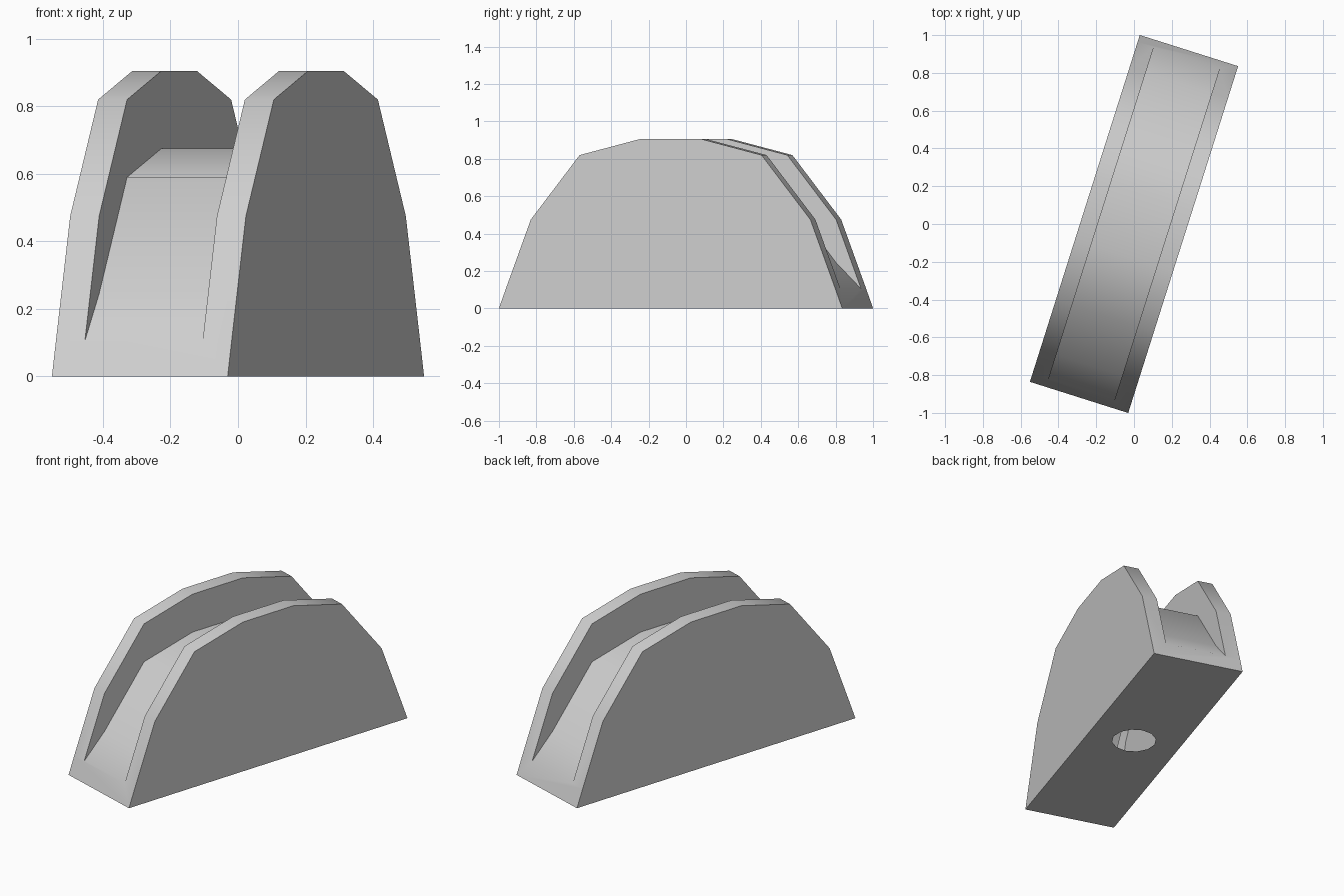
import bpy, bmesh, math

if "Cube" in bpy.data.objects:
    bpy.data.objects.remove(bpy.data.objects["Cube"])

# Half profile of the arch (distance along length, height)
HALF = [(0.963, 0.0), (0.924, 0.105), (0.784, 0.475), (0.510, 0.82), (0.174, 0.905)]
DROP = 0.23            # depth of the groove floor below the rim
W, G = 0.273, 0.183    # half width of body, half width of groove
HOLE_R, HOLE_N = 0.126, 12
ANG = math.atan2(0.302, 0.953)


def full(half):
    return [(-s, z) for s, z in half] + [(s, z) for s, z in reversed(half)]


def place(s, v, z):
    c, n = math.cos(ANG), math.sin(ANG)
    return (s * n + v * c, s * c - v * n, z)


bm = bmesh.new()


def row(points, v):
    return [bm.verts.new(place(s, v, z)) for s, z in points]


def strip(a, b):
    for i in range(len(a) - 1):
        bm.faces.new((a[i], a[i + 1], b[i + 1], b[i]))


arch = full(HALF)
floor_mid = full([(s, z - DROP) for s, z in HALF[2:]])

# Side faces, rims and inner groove walls
outer, inner, floor = {}, {}, {}
for side in (-1, 1):
    outer[side] = row(arch, side * W)
    inner[side] = row(arch[1:-1], side * G)
    mid = row(floor_mid, side * G)
    floor[side] = [inner[side][0]] + mid + [inner[side][-1]]
    bm.faces.new(outer[side])
    strip(outer[side][1:-1], inner[side])
    bm.faces.new(inner[side] + mid[::-1])

# Groove floor
strip(floor[-1], floor[1])

# End plates under the groove
for e, k in ((0, 1), (-1, -2)):
    bm.faces.new((outer[-1][e], outer[-1][k], inner[-1][e],
                  inner[1][e], outer[1][k], outer[1][e]))

# Underside with a round opening into the hollow body
corners = [outer[-1][0], outer[-1][-1], outer[1][-1], outer[1][0]]
ring = [bm.verts.new(place(HOLE_R * math.cos(2 * math.pi * i / HOLE_N),
                           HOLE_R * math.sin(2 * math.pi * i / HOLE_N), 0))
        for i in range(HOLE_N)]
edges = []
for loop in (corners, ring):
    for i, a in enumerate(loop):
        b = loop[(i + 1) % len(loop)]
        edges.append(bm.edges.get((a, b)) or bm.edges.new((a, b)))
bmesh.ops.triangle_fill(bm, edges=edges, use_beauty=True, normal=(0, 0, -1))

bmesh.ops.recalc_face_normals(bm, faces=bm.faces[:])
# Make sure the side walls point outward
bm.faces.ensure_lookup_table()
low = [f for f in bm.faces if f.calc_center_median().z < 1e-4]
if low and low[0].normal.z > 0:
    bmesh.ops.reverse_faces(bm, faces=bm.faces[:])

mesh = bpy.data.meshes.new("grooved_arch")
bm.to_mesh(mesh)
bm.free()
obj = bpy.data.objects.new("grooved_arch", mesh)
bpy.context.collection.objects.link(obj)

mat = bpy.data.materials.new("light_grey")
mat.diffuse_color = (0.62, 0.62, 0.62, 1)
mat.use_nodes = True
mat.node_tree.nodes["Principled BSDF"].inputs["Base Color"].default_value = mat.diffuse_color
mesh.materials.append(mat)

# Smooth the curved strips, keep the corners sharp
bpy.context.view_layer.objects.active = obj
obj.select_set(True)
bpy.ops.object.shade_smooth_by_angle(angle=math.radians(42))
